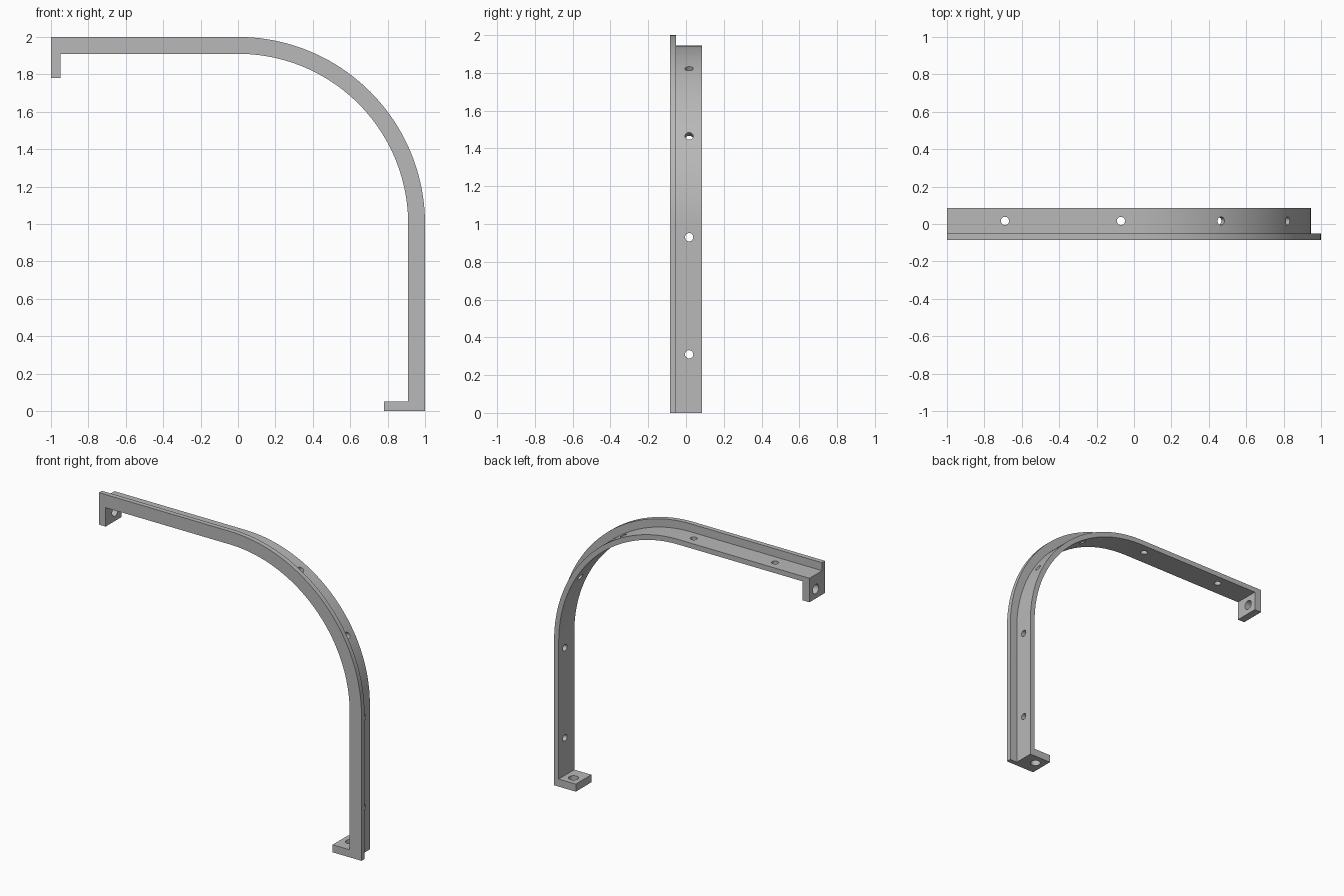
import bpy
import bmesh
from math import sin, cos, pi, radians
from mathutils import Matrix, Vector

cube = bpy.data.objects.get("Cube")
if cube:
    bpy.data.objects.remove(cube, do_unlink=True)

GREY = (0.48, 0.48, 0.48, 1)
metal = bpy.data.materials.new("grey metal")
metal.use_nodes = True
metal.diffuse_color = GREY
metal.node_tree.nodes["Principled BSDF"].inputs["Base Color"].default_value = GREY

FRONT, STEP, BACK = -0.085, -0.052, 0.085
INNER, STRIP_OUTER, FLANGE_OUTER = 0.91, 0.945, 1.0
TAB_END, TAB_THICK = 0.78, 0.052
HOLE_Y = (STEP + BACK) / 2
SEGMENTS = 40


def arc(radius):
    """Quarter bend about (0, 1) from the top arm to the upright."""
    angles = [i * pi / 2 / SEGMENTS for i in range(SEGMENTS + 1)]
    return [(radius * sin(a), 1 + radius * cos(a)) for a in angles]


def make_object(name, bm):
    bmesh.ops.recalc_face_normals(bm, faces=bm.faces)
    mesh = bpy.data.meshes.new(name)
    bm.to_mesh(mesh)
    bm.free()
    mesh.materials.append(metal)
    obj = bpy.data.objects.new(name, mesh)
    bpy.context.collection.objects.link(obj)
    return obj


def bent_bar(name, outer, y0, y1):
    """Bent bar with an inward tab at each end, extruded along y."""
    inner_end = 1 - TAB_THICK
    outline = [(-1, 1 + outer)] + arc(outer) + [(outer, 0), (TAB_END, 0),
               (TAB_END, TAB_THICK), (INNER, TAB_THICK)]
    outline += arc(INNER)[::-1]
    outline += [(-inner_end, 1 + INNER), (-inner_end, 1 + TAB_END), (-1, 1 + TAB_END)]
    bm = bmesh.new()
    face = bm.faces.new([bm.verts.new((x, y0, z)) for x, z in outline])
    side = bmesh.ops.extrude_face_region(bm, geom=[face])["geom"]
    moved = [v for v in side if isinstance(v, bmesh.types.BMVert)]
    bmesh.ops.translate(bm, vec=(0, y1 - y0, 0), verts=moved)
    return make_object(name, bm)


# Front flange and the lower strip behind it
flange = bent_bar("front_flange", FLANGE_OUTER, FRONT, STEP)
strip = bent_bar("mounting_strip", STRIP_OUTER, STEP, BACK)

# Screw holes: (x, z, angle of the axis from vertical, radius)
holes = []
for along in (0.07, 0.69):
    holes += [(-along, 1.93, 0, 0.022), (0.93, 1 - along, 90, 0.022)]
for angle in (29.5, 60.5):
    a = radians(angle)
    holes.append((0.93 * sin(a), 1 + 0.93 * cos(a), angle, 0.022))
holes += [(-0.975, 1.845, 90, 0.032), (0.845, 0.025, 0, 0.032)]

bm = bmesh.new()
for x, z, angle, radius in holes:
    place = Matrix.Translation(Vector((x, HOLE_Y, z))) @ Matrix.Rotation(radians(angle), 4, "Y")
    bmesh.ops.create_cone(bm, cap_ends=True, segments=24, radius1=radius,
                          radius2=radius, depth=0.12, matrix=place)
cutter = make_object("hole_cutter", bm)
cutter.hide_render = True

drill = strip.modifiers.new("holes", "BOOLEAN")
drill.operation = "DIFFERENCE"
drill.solver = "EXACT"
drill.object = cutter
bpy.context.view_layer.objects.active = strip
bpy.ops.object.modifier_apply(modifier=drill.name)
bpy.data.objects.remove(cutter, do_unlink=True)

# Smooth bend with crisp edges
bpy.ops.object.select_all(action="DESELECT")
for obj in (flange, strip):
    obj.select_set(True)
bpy.ops.object.shade_smooth_by_angle(angle=radians(30))
